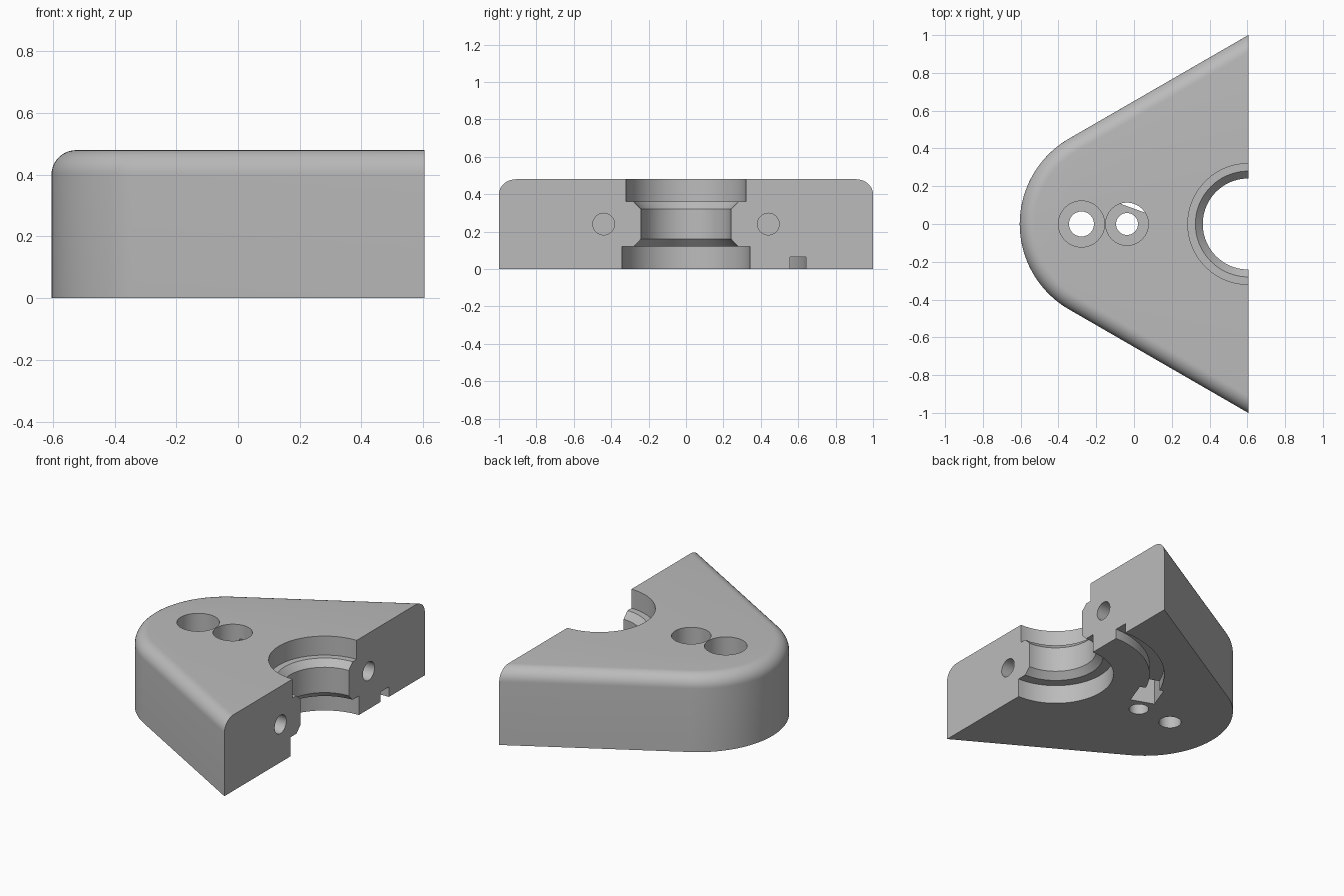
import bpy, bmesh
from math import cos, sin, radians, pi
from mathutils import Matrix, Vector

cube = bpy.data.objects.get("Cube")
if cube:
    bpy.data.objects.remove(cube, do_unlink=True)

FACE_X, HEIGHT, FILLET = 0.605, 0.48, 0.08
NOSE_X, NOSE_R = -0.083, 0.522

grey = bpy.data.materials.new("plain grey")
grey.use_nodes = True
colour = (0.5, 0.5, 0.5, 1)
grey.diffuse_color = colour
grey.node_tree.nodes["Principled BSDF"].inputs["Base Color"].default_value = colour


def make(name, bm):
    bmesh.ops.recalc_face_normals(bm, faces=bm.faces)
    mesh = bpy.data.meshes.new(name)
    bm.to_mesh(mesh)
    bm.free()
    obj = bpy.data.objects.new(name, mesh)
    bpy.context.collection.objects.link(obj)
    mesh.materials.append(grey)
    return obj


def loft(bm, rings):
    """Closed solid through rings that have equal point counts."""
    loops = [[bm.verts.new(p) for p in ring] for ring in rings]
    n = len(loops[0])
    for a, b in zip(loops, loops[1:]):
        for i in range(n):
            j = (i + 1) % n
            bm.faces.new((a[i], a[j], b[j], b[i]))
    bm.faces.new(loops[0])
    bm.faces.new(loops[-1])


def outline(inset, z, steps=48):
    """Rounded nose with two straight flanks, shrunk by inset."""
    r, edge = NOSE_R - inset, 1 - inset / cos(radians(30))
    pts = [(FACE_X, edge, z)]
    for i in range(steps + 1):
        a = radians(120 + 120 * i / steps)
        pts.append((NOSE_X + r * cos(a), r * sin(a), z))
    return pts + [(FACE_X, -edge, z)]


def turned(name, profile, matrix, steps=64):
    """Round cutter from (radius, height) pairs."""
    bm = bmesh.new()
    loft(bm, [[matrix @ Vector((r * cos(2 * pi * i / steps), r * sin(2 * pi * i / steps), z))
               for i in range(steps)] for r, z in profile])
    return make(name, bm)


# Body with a rounded upper edge
bm = bmesh.new()
rings = [outline(0, 0)]
for i in range(11):
    a = pi / 2 * i / 10
    rings.append(outline(FILLET * (1 - cos(a)), HEIGHT - FILLET * (1 - sin(a))))
loft(bm, rings)
body = make("half_clamp_block", bm)

cutters = []

# Stepped half bore
bore = [(0.342, -0.1), (0.342, 0.12), (0.28, 0.12), (0.241, 0.16),
        (0.241, 0.32), (0.28, 0.36), (0.32, 0.36), (0.32, 0.6)]
cutters.append(turned("bore_cutter", bore, Matrix.Translation((FACE_X, 0, 0)), 96))

# Counterbored screw holes
for name, x, small, large in (("nose_hole", -0.278, 0.066, 0.122),
                              ("inner_hole", -0.037, 0.058, 0.113)):
    steps = [(small, -0.1), (small, 0.24), (large, 0.24), (large, 0.6)]
    cutters.append(turned(name + "_cutter", steps, Matrix.Translation((x, 0, 0))))

# Blind pin holes in the flat face
for side in (-1, 1):
    place = Matrix.Translation((FACE_X, side * 0.44, 0.24)) @ Matrix.Rotation(-pi / 2, 4, "Y")
    cutters.append(turned("pin_hole_cutter", [(0.058, -0.1), (0.058, 0.3)], place, 48))

# Curved groove under the block
bm = bmesh.new()
groove = []
for i in range(41):
    a = radians(85 + 75 * i / 40)
    groove.append([(FACE_X + r * cos(a), r * sin(a), z)
                   for r, z in ((0.556, -0.1), (0.642, -0.1), (0.642, 0.063), (0.556, 0.063))])
loft(bm, groove)
cutters.append(make("groove_cutter", bm))

# Deep pocket at the groove end, opening into the inner hole
bm = bmesh.new()
bmesh.ops.create_cube(bm, size=1, matrix=Matrix.Translation((0.03, 0.157, 0.145))
                      @ Matrix.Rotation(radians(-20), 4, "Z")
                      @ Matrix.Diagonal((0.15, 0.163, 0.49, 1)))
cutters.append(make("pocket_cutter", bm))

# Cut everything out of the body
bpy.context.view_layer.objects.active = body
for cutter in cutters:
    cutter.hide_render = True
    mod = body.modifiers.new("cut", "BOOLEAN")
    mod.operation, mod.solver, mod.object = "DIFFERENCE", "EXACT", cutter
    bpy.ops.object.modifier_apply(modifier=mod.name)
    bpy.data.objects.remove(cutter, do_unlink=True)

bpy.ops.object.select_all(action="DESELECT")
body.select_set(True)
bpy.ops.object.shade_smooth_by_angle(angle=radians(30))
